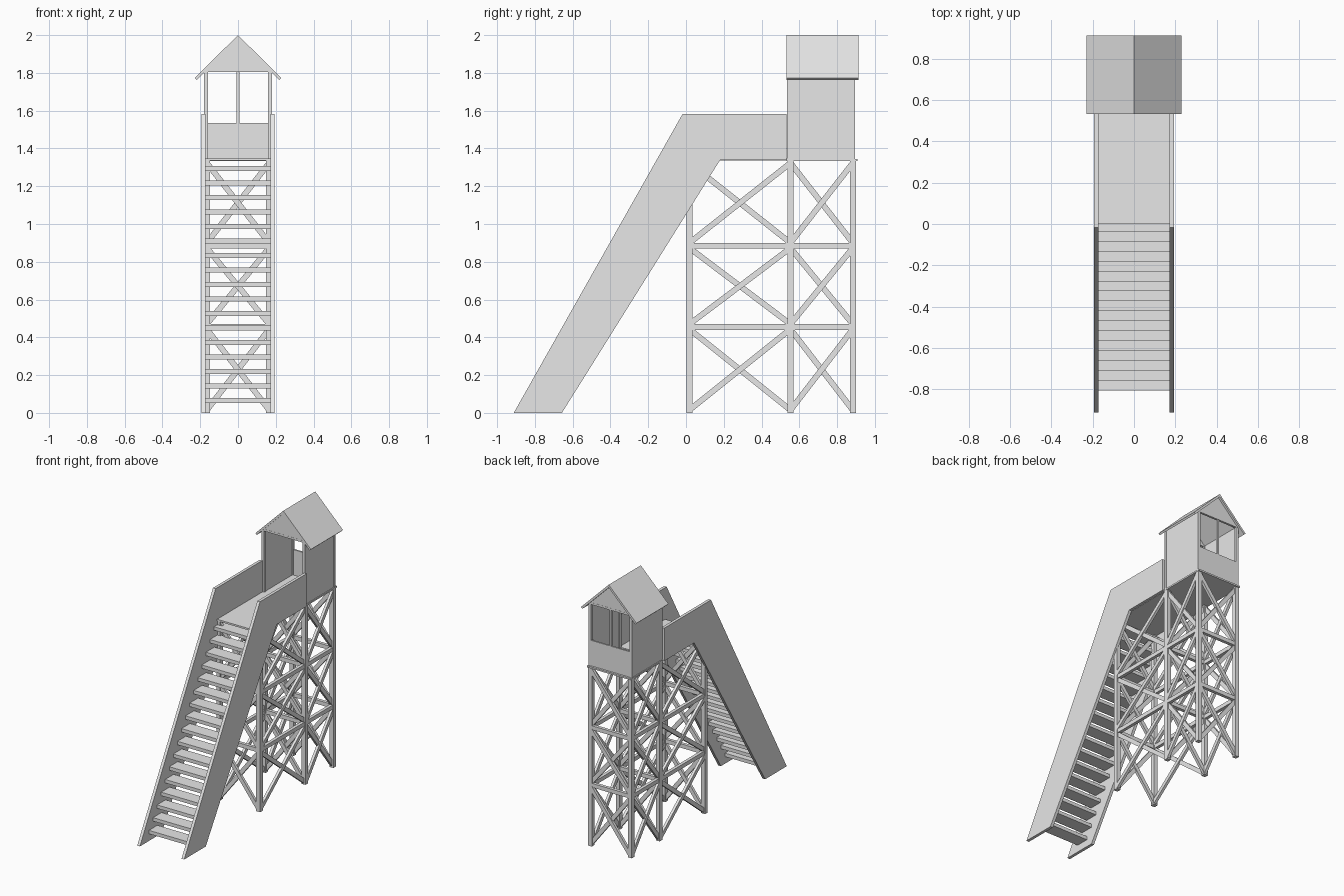
import bpy
from mathutils import Vector

cube = bpy.data.objects.get("Cube")
if cube:
    bpy.data.objects.remove(cube, do_unlink=True)

grey = bpy.data.materials.new("light_grey")
grey.use_nodes = True
grey.diffuse_color = (0.8, 0.8, 0.8, 1)
grey.node_tree.nodes["Principled BSDF"].inputs["Base Color"].default_value = (0.8, 0.8, 0.8, 1)


def make(name, verts, faces):
    mesh = bpy.data.meshes.new(name)
    mesh.from_pydata(verts, [], faces)
    mesh.materials.append(grey)
    mesh.update()
    obj = bpy.data.objects.new(name, mesh)
    bpy.context.collection.objects.link(obj)
    return obj


def prism(name, near, far):
    """Solid between two matching outlines."""
    n = len(near)
    faces = [tuple(range(n))[::-1], tuple(range(n, 2 * n))]
    faces += [(i, (i + 1) % n, n + (i + 1) % n, n + i) for i in range(n)]
    return make(name, list(near) + list(far), faces)


def box(name, x0, x1, y0, y1, z0, z1):
    ring = [(x0, y0), (x1, y0), (x1, y1), (x0, y1)]
    return prism(name, [(x, y, z0) for x, y in ring], [(x, y, z1) for x, y in ring])


def beam(name, start, end, side, width=0.03, depth=0.024):
    """Square timber from start to end, depth measured along side."""
    a, b, s = Vector(start), Vector(end), Vector(side)
    across = (b - a).normalized().cross(s) * width / 2
    s = s * depth / 2
    ring = [-across - s, across - s, across + s, -across + s]
    return prism(name, [a + r for r in ring], [b + r for r in ring])


X, Y = (1, 0, 0), (0, 1, 0)
DECK = 1.335
post_rows = [0.018, 0.553, 0.883]
levels = [0.0, 0.455, 0.885, DECK]
px = 0.165

# Trestle posts, rails and cross braces
for sx, side in ((-1, "right"), (1, "left")):
    x = sx * px
    for i, y in enumerate(post_rows):
        box(f"{side}_post_{i}", x - 0.016, x + 0.016, y - 0.016, y + 0.016, 0, DECK)
    for z in levels[1:3]:
        beam(f"{side}_rail", (x, post_rows[0], z), (x, post_rows[-1], z), X)
    for y0, y1 in zip(post_rows, post_rows[1:]):
        for z0, z1 in zip(levels, levels[1:]):
            lo, hi = z0 + 0.015, z1 - 0.012
            beam(f"{side}_brace_up", (x + 0.004, y0, lo), (x + 0.004, y1, hi), X, depth=0.02)
            beam(f"{side}_brace_down", (x - 0.004, y0, hi), (x - 0.004, y1, lo), X, depth=0.02)

for y in post_rows:
    for z in levels[1:3]:
        beam("cross_rail", (-px, y, z), (px, y, z), Y)
    for z0, z1 in zip(levels, levels[1:]):
        lo, hi = z0 + 0.015, z1 - 0.012
        beam("cross_brace_up", (-px, y + 0.004, lo), (px, y + 0.004, hi), Y, depth=0.02)
        beam("cross_brace_down", (-px, y - 0.004, hi), (px, y - 0.004, lo), Y, depth=0.02)

# Side panels running along stairs and walkway
outline = [(-0.912, 0), (-0.657, 0), (0.18, 1.338), (0.532, 1.338), (0.532, 1.583), (-0.018, 1.583)]
for sx, side in ((-1, "right"), (1, "left")):
    prism(f"{side}_stair_panel", [(sx * 0.172, y, z) for y, z in outline],
          [(sx * 0.194, y, z) for y, z in outline])

# Stair treads
for i in range(17):
    y, z = -0.805 + i * 0.048, 0.053 + i * 0.0767
    box(f"tread_{i}", -0.174, 0.174, y, y + 0.1, z, z + 0.026)

# Walkway deck and cabin floor
box("walkway_deck", -0.174, 0.174, 0.0, 0.54, DECK, 1.348)
box("cabin_floor", -0.183, 0.183, 0.533, 0.908, 1.333, 1.345)

# Cabin walls, corner posts and window bar
FRONT, BACK = 0.536, 0.896
for sx, side in ((-1, "right"), (1, "left")):
    x0, x1 = sorted((sx * 0.166, sx * 0.177))
    box(f"{side}_cabin_wall", x0, x1, FRONT + 0.01, BACK - 0.01, 1.345, 1.81)
    for y, end in ((FRONT, "front"), (BACK - 0.02, "back")):
        a, b = sorted((sx * 0.159, sx * 0.18))
        box(f"{side}_{end}_corner_post", a, b, y, y + 0.02, 1.345, 1.81)
box("back_low_wall", -0.166, 0.166, BACK - 0.015, BACK - 0.003, 1.345, 1.535)
box("window_bar", -0.007, 0.007, BACK - 0.016, BACK - 0.002, 1.535, 1.815)

# Gables with tie beams
for y, end in ((FRONT, "front"), (BACK - 0.014, "back")):
    tri = [(-0.176, 1.812), (0.176, 1.812), (0, 1.985)]
    prism(f"{end}_gable", [(x, y, z) for x, z in tri], [(x, y + 0.014, z) for x, z in tri])
    box(f"{end}_tie_beam", -0.176, 0.176, y - 0.001, y + 0.015, 1.805, 1.82)

# Pitched roof with both slopes
slopes = [(0, 2.0), (0.229, 1.773), (0.218, 1.762), (0, 1.978), (-0.218, 1.762), (-0.229, 1.773)]
prism("roof", [(x, 0.533, z) for x, z in slopes], [(x, 0.912, z) for x, z in slopes])

# Consistent outward normals
import bmesh
for obj in bpy.context.collection.objects:
    if obj.type == "MESH":
        bm = bmesh.new()
        bm.from_mesh(obj.data)
        bmesh.ops.recalc_face_normals(bm, faces=bm.faces)
        bm.to_mesh(obj.data)
        bm.free()
